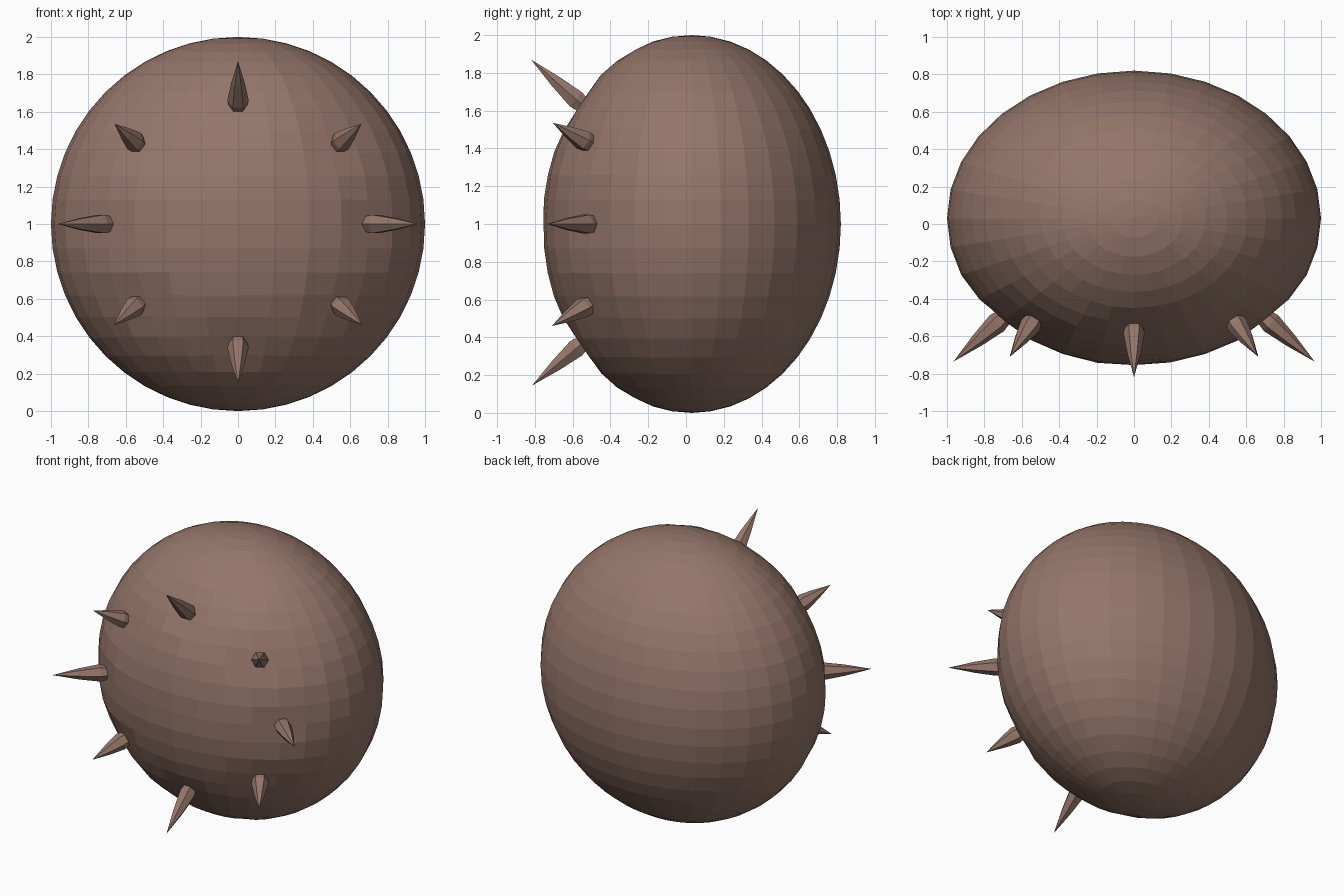
import bpy, bmesh, math, random
from mathutils import Vector, Matrix

if "Cube" in bpy.data.objects:
    bpy.data.objects.remove(bpy.data.objects["Cube"])

random.seed(4)
brown = bpy.data.materials.new("dusty brown")
brown.diffuse_color = (0.30, 0.18, 0.145, 1)
brown.use_nodes = True
brown.node_tree.nodes["Principled BSDF"].inputs["Base Color"].default_value = brown.diffuse_color

CENTRE = Vector((0, 0.03, 1))
RADII = Vector((1.0, 0.79, 1.0))


def add_object(name, bm):
    bmesh.ops.recalc_face_normals(bm, faces=bm.faces)
    mesh = bpy.data.meshes.new(name)
    bm.to_mesh(mesh)
    bm.free()
    mesh.materials.append(brown)
    obj = bpy.data.objects.new(name, mesh)
    bpy.context.collection.objects.link(obj)
    return obj


# Spike bases and tips: top, bottom, then mirrored pairs
spikes = [((0, -0.56, 1.64), (0, -0.82, 1.87)),
          ((0, -0.56, 0.36), (0, -0.815, 0.145))]
for s in (-1, 1):
    spikes += [((s * 0.71, -0.51, 1.0), (s * 0.965, -0.735, 1.0)),
               ((s * 0.54, -0.52, 1.43), (s * 0.66, -0.705, 1.535)),
               ((s * 0.54, -0.52, 0.57), (s * 0.665, -0.71, 0.46))]

# Rounded body, slightly dented around each spike
bm = bmesh.new()
bmesh.ops.create_uvsphere(bm, u_segments=32, v_segments=24, radius=1)
for v in bm.verts:
    direction = v.co.copy()
    p = CENTRE + Vector(a * b for a, b in zip(direction, RADII))
    dent = sum(0.022 * math.exp(-((p - Vector(b)).length / 0.13) ** 2)
               for b, _ in spikes)
    if direction.y < -0.3 and abs(direction.x) < 0.85:
        dent += random.uniform(0, 0.006)
    v.co = p - direction * dent
add_object("body", bm)


# Six-sided spikes with a swollen base and a long taper
def add_spike(name, base, tip):
    base, tip = Vector(base), Vector(tip)
    axis = tip - base
    length = axis.length
    turn = axis.to_track_quat('Z', 'Y').to_matrix().to_4x4()
    place = Matrix.Translation(base) @ turn
    bm = bmesh.new()
    rings = []
    for h, r in ((-0.03, 0.045), (0.03, 0.057), (length * 0.5, 0.036)):
        rings.append([bm.verts.new((r * math.cos(k * math.pi / 3),
                                    r * math.sin(k * math.pi / 3), h))
                      for k in range(6)])
    point = bm.verts.new((0, 0, length))
    bm.faces.new(rings[0][::-1])
    for k in range(6):
        n = (k + 1) % 6
        for a, b in zip(rings, rings[1:]):
            bm.faces.new((a[k], a[n], b[n], b[k]))
        bm.faces.new((rings[-1][k], rings[-1][n], point))
    bm.transform(place)
    add_object(name, bm)


for i, (base, tip) in enumerate(spikes):
    add_spike(f"spike_{i + 1}", base, tip)
